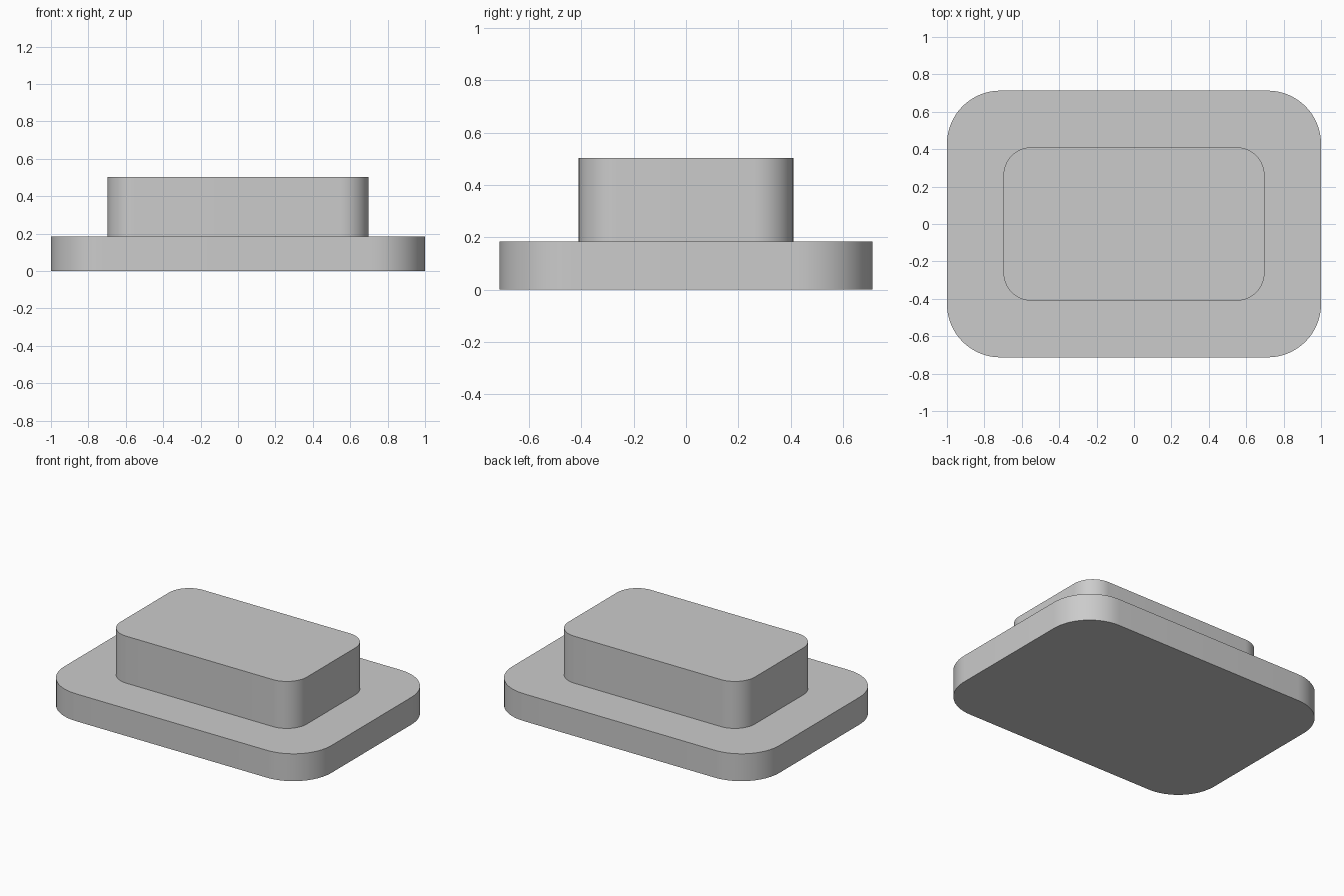
import bpy
import bmesh
from math import cos, sin, pi, radians

cube = bpy.data.objects.get("Cube")
if cube:
    bpy.data.objects.remove(cube, do_unlink=True)

grey = bpy.data.materials.new("plain grey")
grey.use_nodes = True
colour = (0.6, 0.6, 0.6, 1)
grey.diffuse_color = colour
grey.node_tree.nodes["Principled BSDF"].inputs["Base Color"].default_value = colour


def rounded_slab(name, half_x, half_y, radius, bottom, top, steps=16):
    """Extrude a rectangle with rounded corners between two heights."""
    bm = bmesh.new()
    outline = []
    corners = ((1, 1), (-1, 1), (-1, -1), (1, -1))
    for quarter, (sx, sy) in enumerate(corners):
        for i in range(steps + 1):
            angle = (quarter + i / steps) * pi / 2
            outline.append(bm.verts.new((sx * (half_x - radius) + radius * cos(angle),
                                         sy * (half_y - radius) + radius * sin(angle),
                                         bottom)))
    face = bm.faces.new(outline)
    extruded = bmesh.ops.extrude_face_region(bm, geom=[face], use_keep_orig=True)
    raised = [v for v in extruded["geom"] if isinstance(v, bmesh.types.BMVert)]
    bmesh.ops.translate(bm, verts=raised, vec=(0, 0, top - bottom))
    bmesh.ops.recalc_face_normals(bm, faces=bm.faces)
    mesh = bpy.data.meshes.new(name)
    bm.to_mesh(mesh)
    bm.free()
    mesh.materials.append(grey)
    obj = bpy.data.objects.new(name, mesh)
    bpy.context.collection.objects.link(obj)

    # Smooth corners, crisp rims
    bpy.ops.object.select_all(action="DESELECT")
    obj.select_set(True)
    bpy.context.view_layer.objects.active = obj
    bpy.ops.object.shade_smooth_by_angle(angle=radians(30))
    return obj


# Wide base plate and the taller block standing on it
rounded_slab("base_plate", 1.0, 0.713, 0.285, 0, 0.185)
rounded_slab("raised_block", 0.698, 0.41, 0.15, 0.185, 0.503)
